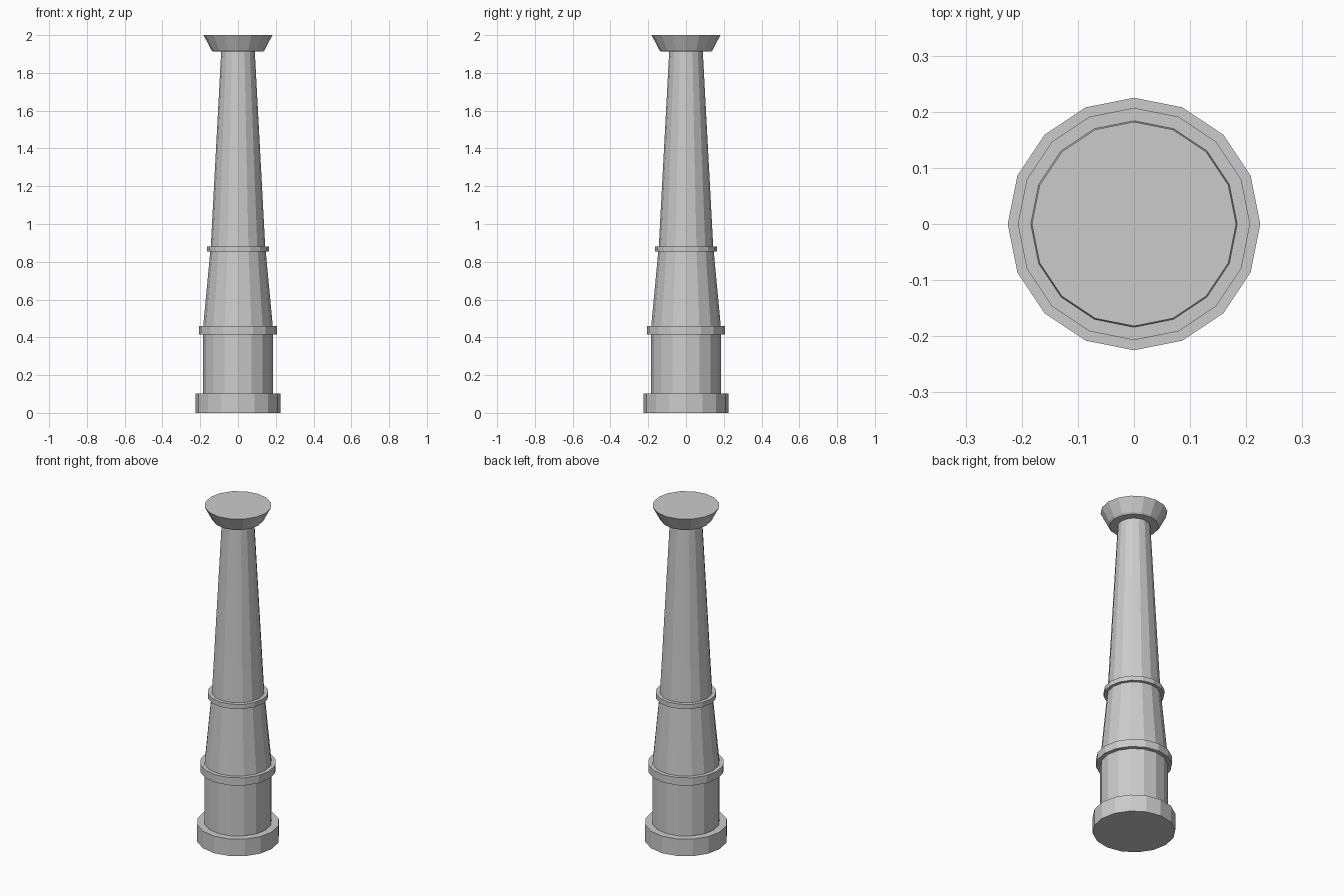
import bpy

if "Cube" in bpy.data.objects:
    bpy.data.objects.remove(bpy.data.objects["Cube"])

SIDES = 16


def frustum(name, r_bottom, r_top, z0, z1):
    # Closed 16-sided drum with a corner on each axis
    bpy.ops.mesh.primitive_cone_add(vertices=SIDES, radius1=r_bottom, radius2=r_top,
                                    depth=z1 - z0, location=(0, 0, (z0 + z1) / 2))
    obj = bpy.context.object
    obj.name = name
    return obj


# Plinth and straight lower drum
frustum("plinth", 0.225, 0.225, 0.0, 0.102)
frustum("lower_drum", 0.184, 0.184, 0.102, 0.415)

# Lower collar and tapering middle section
frustum("lower_collar", 0.207, 0.207, 0.415, 0.461)
frustum("middle_shaft", 0.184, 0.147, 0.461, 0.854)

# Upper collar and long tapering shaft
frustum("upper_collar", 0.165, 0.165, 0.854, 0.882)
frustum("upper_shaft", 0.144, 0.089, 0.882, 1.913)

# Flared cap with a small chamfer beneath
frustum("cap_chamfer", 0.134, 0.142, 1.913, 1.922)
frustum("cap", 0.142, 0.182, 1.922, 2.0)
